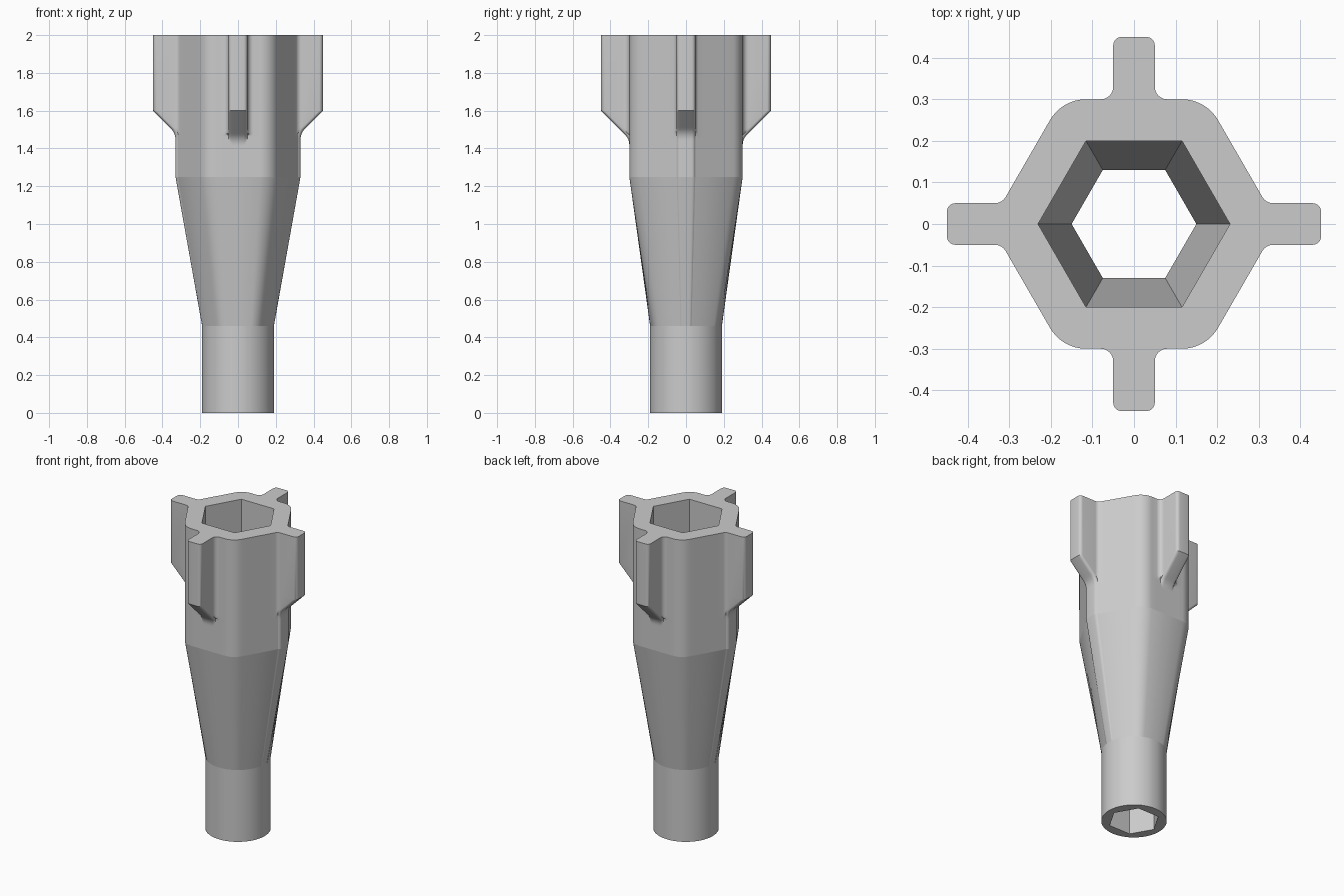
import bpy, bmesh
from math import sin, cos, radians, sqrt, atan2

cube = bpy.data.objects.get("Cube")
if cube:
    bpy.data.objects.remove(cube, do_unlink=True)

TOP, SHOULDER, NECK = 2.0, 1.25, 0.46
APOTHEM, CORNER_R, NECK_R = 0.30, 0.10, 0.19
REACH, HALF, TIP_R, FILLET, SLOPE_Z, SLOPE_R = 0.45, 0.05, 0.02, 0.03, 1.6, 0.08
CORNER_C = (APOTHEM - CORNER_R) / cos(radians(30))   # centre distance of corner rounds
POINT = CORNER_C + CORNER_R                          # body extent along x
TAN_X = CORNER_C + CORNER_R * cos(radians(30))       # where round meets flat


def arc(cx, cy, r, a, b, n=8):
    return [(cx + r * cos(radians(a + (b - a) * i / n)),
             cy + r * sin(radians(a + (b - a) * i / n))) for i in range(n + 1)]


def body_u(fin, v):
    """Distance from the axis to the plain body surface under a fin."""
    if fin == "y":
        return APOTHEM
    if v <= HALF:
        return CORNER_C + sqrt(CORNER_R ** 2 - v * v)
    return TAN_X - (v - HALF) / sqrt(3)


def fin_reach(fin, z):
    """Fin length at a height: straight, 45 degree slope, then a fillet."""
    base = APOTHEM if fin == "y" else POINT
    d = z - (SLOPE_Z - (REACH - base))
    t = SLOPE_R * (sqrt(2) - 1)
    if d <= -t:
        return base
    if d < t * sqrt(0.5):
        return base + SLOPE_R - sqrt(SLOPE_R ** 2 - (d + t) ** 2)
    return min(REACH, base + d)


def quadrant():
    """Full outline from +x to +y; each point is tagged with its fin."""
    c, h = REACH - TIP_R, HALF - TIP_R
    x_fin = [(REACH, 0)] + arc(c, h, TIP_R, 0, 90, 5)
    x_fin += arc(TAN_X + FILLET / sqrt(3), HALF + FILLET, FILLET, 270, 210, 6)
    corner = arc(CORNER_C / 2, CORNER_C * cos(radians(30)), CORNER_R, 30, 90)
    (ax, ay), (bx, by) = x_fin[-1], corner[0]
    flat = [(ax + (bx - ax) * i / 6, ay + (by - ay) * i / 6) for i in range(1, 6)]
    y_fin = arc(HALF + FILLET, APOTHEM + FILLET, FILLET, 270, 180, 6)
    y_fin += arc(h, c, TIP_R, 0, 90, 5) + [(0, REACH)]
    return ([(p, "x") for p in x_fin] + [(p, "") for p in flat + corner]
            + [(p, "y") for p in y_fin])


def section(z):
    pts = []
    for (x, y), fin in quadrant():
        if fin:
            u, v = (x, y) if fin == "x" else (y, x)
            inset = max(0, min(v, HALF) - (HALF - TIP_R))
            cap = fin_reach(fin, z) - TIP_R + sqrt(max(0, TIP_R ** 2 - inset ** 2))
            u = max(body_u(fin, v), min(u, cap))
            x, y = (u, v) if fin == "x" else (v, u)
        if z <= NECK:
            a = atan2(y, x)
            x, y = NECK_R * cos(a), NECK_R * sin(a)
        pts.append((x, y))
    half = pts + [(-x, y) for x, y in pts[-2::-1]]
    return half + [(x, -y) for x, y in half[-2:0:-1]]


def hexagon(apothem):
    return arc(0, 0, apothem / cos(radians(30)), 0, 360, 6)[:-1]


def skin(bm, layers):
    """Skin stacked outlines and return the rings of vertices."""
    rings = [[bm.verts.new((x, y, z)) for x, y in pts] for z, pts in layers]
    for low, high in zip(rings, rings[1:]):
        for i in range(len(low)):
            j = (i + 1) % len(low)
            bm.faces.new((low[i], low[j], high[j], high[i]))
    return rings


bm = bmesh.new()
# Outer shell: round neck, taper, rounded hexagon and four fins
slope = [1.40 + 0.01 * i for i in range(21)]
heights = [0, NECK, SHOULDER] + slope + [TOP]
outer = skin(bm, [(z, section(z)) for z in heights])
# Hexagonal bore, narrowing with the taper
bore = [(0, 0.13), (NECK, 0.13), (SHOULDER, 0.20), (TOP, 0.20)]
inner = skin(bm, [(z, hexagon(a)) for z, a in bore])
bmesh.ops.remove_doubles(bm, verts=bm.verts, dist=0.0002)
# Rim faces at both ends
for z in (0, TOP):
    rim = [e for e in bm.edges if e.is_boundary
           and all(abs(v.co.z - z) < 1e-4 for v in e.verts)]
    bmesh.ops.triangle_fill(bm, use_beauty=True, use_dissolve=False, edges=rim)
bmesh.ops.recalc_face_normals(bm, faces=bm.faces)

# Smooth shading with crisp edges at corners and at the taper seams
for f in bm.faces:
    f.smooth = True
for e in bm.edges:
    seam = any(all(abs(v.co.z - z) < 1e-4 for v in e.verts) for z in (NECK, SHOULDER))
    e.smooth = not seam and e.calc_face_angle(0) < radians(30)

mesh = bpy.data.meshes.new("socket_body")
bm.to_mesh(mesh)
bm.free()
body = bpy.data.objects.new("socket_body", mesh)
bpy.context.collection.objects.link(body)

grey = bpy.data.materials.new("plain_grey")
grey.use_nodes = True
grey.diffuse_color = (0.6, 0.6, 0.6, 1)
grey.node_tree.nodes["Principled BSDF"].inputs["Base Color"].default_value = (0.6, 0.6, 0.6, 1)
mesh.materials.append(grey)
